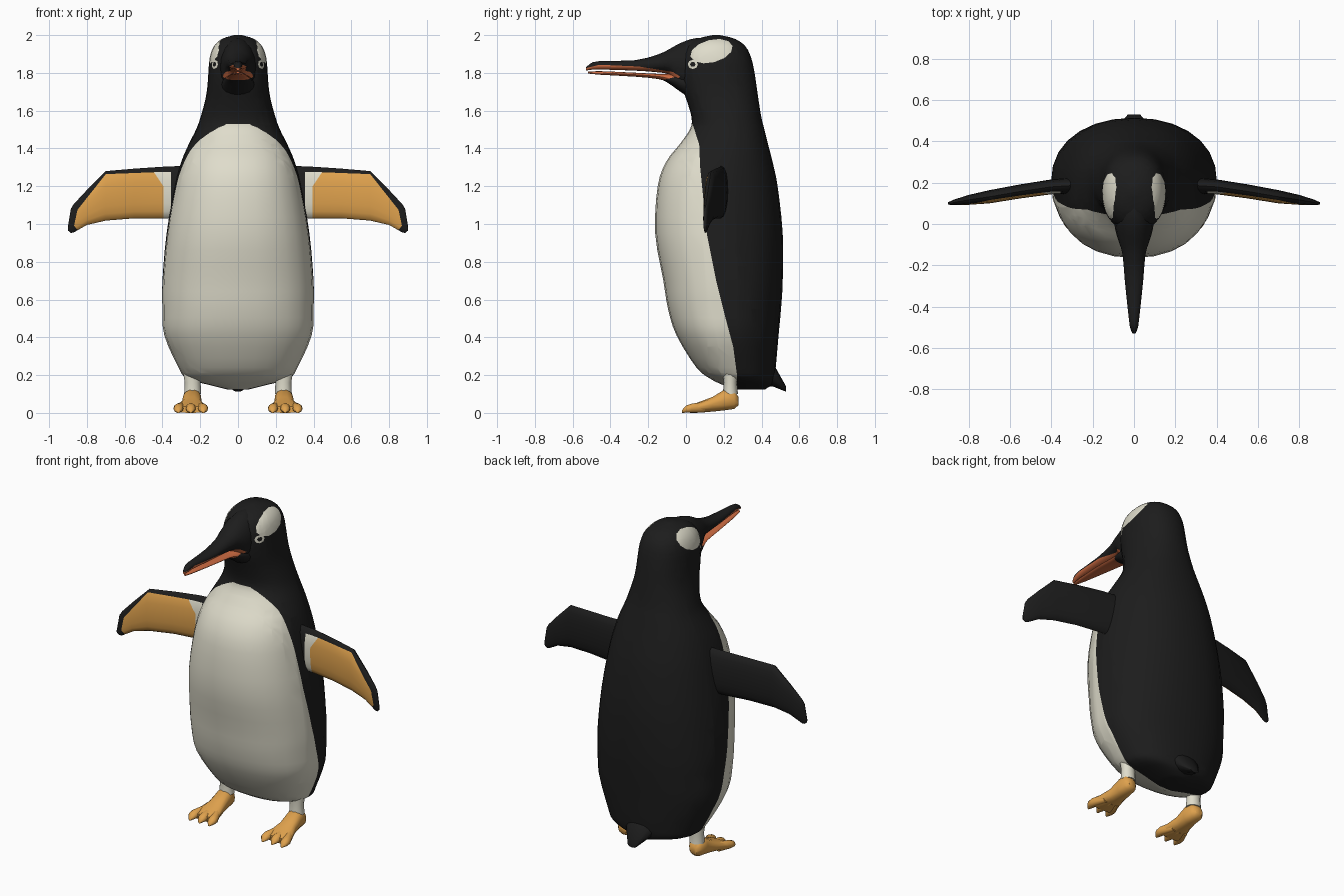
import bpy, bmesh, math
from mathutils import Vector

if "Cube" in bpy.data.objects:
    bpy.data.objects.remove(bpy.data.objects["Cube"])


def material(name, rgb):
    m = bpy.data.materials.new(name)
    m.diffuse_color = (*rgb, 1)
    m.use_nodes = True
    m.node_tree.nodes["Principled BSDF"].inputs["Base Color"].default_value = m.diffuse_color
    return m


BLACK = material("black plumage", (0.012, 0.012, 0.012))
WHITE = material("cream plumage", (0.74, 0.72, 0.60))
YELLOW = material("yellow orange", (0.74, 0.36, 0.075))
ORANGE = material("bill orange", (0.62, 0.15, 0.055))


def refine(rows, steps):
    """Catmull-Rom resampling of loft sections."""
    out = []
    for i in range(len(rows) - 1):
        p = [rows[max(0, min(len(rows) - 1, i + k))] for k in (-1, 0, 1, 2)]
        for s in range(steps):
            t = s / steps
            out.append([0.5 * (2 * b + (c - a) * t + (2 * a - 5 * b + 4 * c - d) * t * t
                               + (3 * b - a - 3 * c + d) * t ** 3) for a, b, c, d in zip(*p)])
    return out + [rows[-1]]


def loft(name, rows, order, mats, seg=16, power=2.0, steps=1):
    """Loft rows of (t, centre, half width, low, high); order gives the world axes of (t, width, low/high)."""
    bm = bmesh.new()
    rings = []
    for t, c, w, lo, hi in refine(rows, steps):
        ring = []
        for k in range(seg):
            a = 2 * math.pi * k / seg
            u, v = (math.copysign(abs(f) ** (2 / power), f) for f in (math.cos(a), math.sin(a)))
            co = [0, 0, 0]
            for axis, val in zip(order, (t, c + w * u, (lo + hi) / 2 + (hi - lo) / 2 * v)):
                co[axis] = val
            ring.append(bm.verts.new(co))
        rings.append(ring)
    for r, q in zip(rings, rings[1:]):
        for k in range(seg):
            bm.faces.new((r[k], r[(k + 1) % seg], q[(k + 1) % seg], q[k]))
    bm.faces.new(rings[0])
    bm.faces.new(rings[-1])
    bmesh.ops.recalc_face_normals(bm, faces=bm.faces)
    me = bpy.data.meshes.new(name)
    bm.to_mesh(me)
    bm.free()
    ob = bpy.data.objects.new(name, me)
    bpy.context.collection.objects.link(ob)
    for m in mats:
        me.materials.append(m)
    return ob


def inside(x, y, poly):
    hit = False
    for (x1, y1), (x2, y2) in zip(poly, poly[1:] + poly[:1]):
        if (y1 > y) != (y2 > y) and x < x1 + (y - y1) * (x2 - x1) / (y2 - y1):
            hit = not hit
    return hit


def paint(ob, poly, axes, index, keep=lambda f: True):
    """Cut a projected outline into the mesh and colour the faces inside it."""
    i, j = axes
    bm = bmesh.new()
    bm.from_mesh(ob.data)
    for p, q in zip(poly, poly[1:] + poly[:1]):
        co, no = Vector((0, 0, 0)), Vector((0, 0, 0))
        co[i], co[j] = p
        no[i], no[j] = q[1] - p[1], p[0] - q[0]
        faces = [f for f in bm.faces if keep(f)]
        geom = faces + list({e for f in faces for e in f.edges}) + list({v for f in faces for v in f.verts})
        bmesh.ops.bisect_plane(bm, geom=geom, plane_co=co, plane_no=no.normalized(), dist=1e-5)
    for f in bm.faces:
        c = f.calc_center_median()
        if keep(f) and inside(c[i], c[j], poly):
            f.material_index = index
    bm.to_mesh(ob.data)
    bm.free()


def oval(cx, cy, rx, ry, n, tilt=0.0):
    pts = [(rx * math.cos(2 * math.pi * k / n), ry * math.sin(2 * math.pi * k / n)) for k in range(n)]
    return [(cx + a * math.cos(tilt) - b * math.sin(tilt), cy + a * math.sin(tilt) + b * math.cos(tilt))
            for a, b in pts]


def mirror(ob):
    ob.modifiers.new("mirror", 'MIRROR').use_axis = (True, False, False)


UP, FORWARD, SIDE = (2, 0, 1), (1, 0, 2), (0, 1, 2)

# Body and head: z, half width, front y, back y
profile = [(.125, .06, .25, .42), (.15, .16, .19, .455), (.18, .27, .13, .465), (.24, .315, .055, .475),
           (.41, .39, -.05, .49), (.55, .40, -.095, .503), (.70, .40, -.12, .512), (.95, .378, -.163, .512),
           (1.2, .335, -.15, .485), (1.33, .30, -.105, .458), (1.42, .262, -.035, .435),
           (1.5, .222, .02, .415), (1.56, .20, .03, .40), (1.65, .175, .005, .385), (1.72, .163, -.02, .375),
           (1.8, .157, -.035, .363), (1.88, .15, -.03, .345), (1.94, .128, 0, .315),
           (1.98, .085, .06, .26), (2.0, .02, .14, .18)]
body = loft("body", [(z, 0, w, a, b) for z, w, a, b in profile], UP, [BLACK, WHITE], 28, 2.25, 3)
# Pale belly
paint(body, [(-.3, 0), (.27, 0), (.27, .2), (.25, .35), (.21, .5), (.16, .7), (.11, .95), (.09, 1.15),
             (.075, 1.3), (.07, 1.42), (.035, 1.53), (-.3, 1.53)], (1, 2), 1)
# Pale head patches, eye rings and pupils
on_head = lambda f: f.calc_center_median().z > 1.76
paint(body, oval(.135, 1.915, .115, .06, 12, .25), (1, 2), 1, on_head)
paint(body, oval(.036, 1.845, .027, .025, 8), (1, 2), 1, on_head)
paint(body, oval(.036, 1.845, .015, .014, 6), (1, 2), 0, on_head)

# Upper bill running back into the face: y, half width, low z, high z
upper = [(-.53, .008, 1.812, 1.828), (-.505, .018, 1.816, 1.85), (-.46, .025, 1.818, 1.862),
         (-.27, .045, 1.812, 1.867), (-.15, .055, 1.803, 1.897), (-.09, .072, 1.79, 1.925),
         (-.05, .085, 1.73, 1.948), (0, .095, 1.69, 1.97), (.06, .09, 1.68, 1.985), (.15, .05, 1.7, 1.985)]
bill = loft("upper_bill", [(y, 0, w, a, b) for y, w, a, b in upper], FORWARD, [BLACK, ORANGE], 16, 2.0, 2)
paint(bill, [(-.54, 1.79), (-.54, 1.822), (-.46, 1.843), (-.25, 1.834), (-.07, 1.805), (-.03, 1.78),
             (-.05, 1.765)], (1, 2), 1)

# Lower bill and chin
lower = [(-.52, .008, 1.797, 1.807), (-.45, .022, 1.79, 1.809), (-.27, .042, 1.78, 1.801),
         (-.15, .05, 1.768, 1.795), (-.1, .06, 1.75, 1.795), (-.03, .08, 1.70, 1.80), (.06, .10, 1.64, 1.80)]
jaw = loft("lower_bill", [(y, 0, w, a, b) for y, w, a, b in lower], FORWARD, [BLACK, ORANGE], 16, 2.0, 2)
paint(jaw, [(-.54, 1.7), (-.54, 1.85), (-.03, 1.85), (-.03, 1.785), (-.13, 1.76)], (1, 2), 1)

# Tail
tail = loft("tail", [(.34, 0, .13, .14, .34), (.46, 0, .09, .14, .265), (.53, 0, .03, .112, .14)],
            FORWARD, [BLACK], 12)

# Flippers: x, centre y, half thickness, low z, high z
flipper = loft("flipper", [(.24, .19, .04, 1.03, 1.31), (.4, .18, .036, 1.03, 1.303),
                           (.55, .158, .034, 1.03, 1.293), (.7, .132, .032, 1.018, 1.28),
                           (.8, .117, .024, .995, 1.18), (.87, .105, .014, .955, 1.105),
                           (.885, .102, .010, .953, 1.08), (.9, .10, .006, .965, .99)],
               SIDE, [BLACK, YELLOW, WHITE], 16, 2.2)
facing = lambda f: f.normal.y < -.05 and abs(f.normal.x) < .9
paint(flipper, [(.355, .9), (.395, .9), (.395, 1.2), (.445, 1.274), (.355, 1.274)], (0, 2), 2, facing)
paint(flipper, [(.395, .9), (.395, 1.2), (.445, 1.274), (.70, 1.264), (.85, 1.075), (.868, .99),
                (.85, .97), (.8, .96)], (0, 2), 1, facing)
mirror(flipper)

# Legs and feet with three toes
ankle = loft("ankle", [(.10, .24, .045, .195, .275), (.16, .24, .042, .2, .27), (.24, .24, .055, .19, .28)],
             UP, [WHITE], 12)
foot = loft("foot", [(.278, .245, .025, .04, .085), (.255, .245, .045, .02, .118), (.2, .243, .05, .012, .122),
                     (.14, .245, .055, .006, .085), (.06, .25, .078, 0, .055), (.02, .25, .086, 0, .035)],
            FORWARD, [YELLOW], 14, 2.4)
parts = [ankle, foot]
for n, dx in enumerate((-.066, 0, .066)):
    x = .25 + dx
    parts.append(loft(f"toe_{n + 1}", [(.10, .25 + dx * .6, .02, 0, .06), (.03, x * .98 + .005, .027, 0, .05),
                                       (0, x, .025, 0, .04), (-.022, x, .008, 0, .014)],
                      FORWARD, [YELLOW], 10))
for p in parts:
    mirror(p)

# Smooth shading throughout
for ob in bpy.data.objects:
    ob.select_set(True)
bpy.context.view_layer.objects.active = body
bpy.ops.object.shade_smooth_by_angle(angle=math.radians(50))
